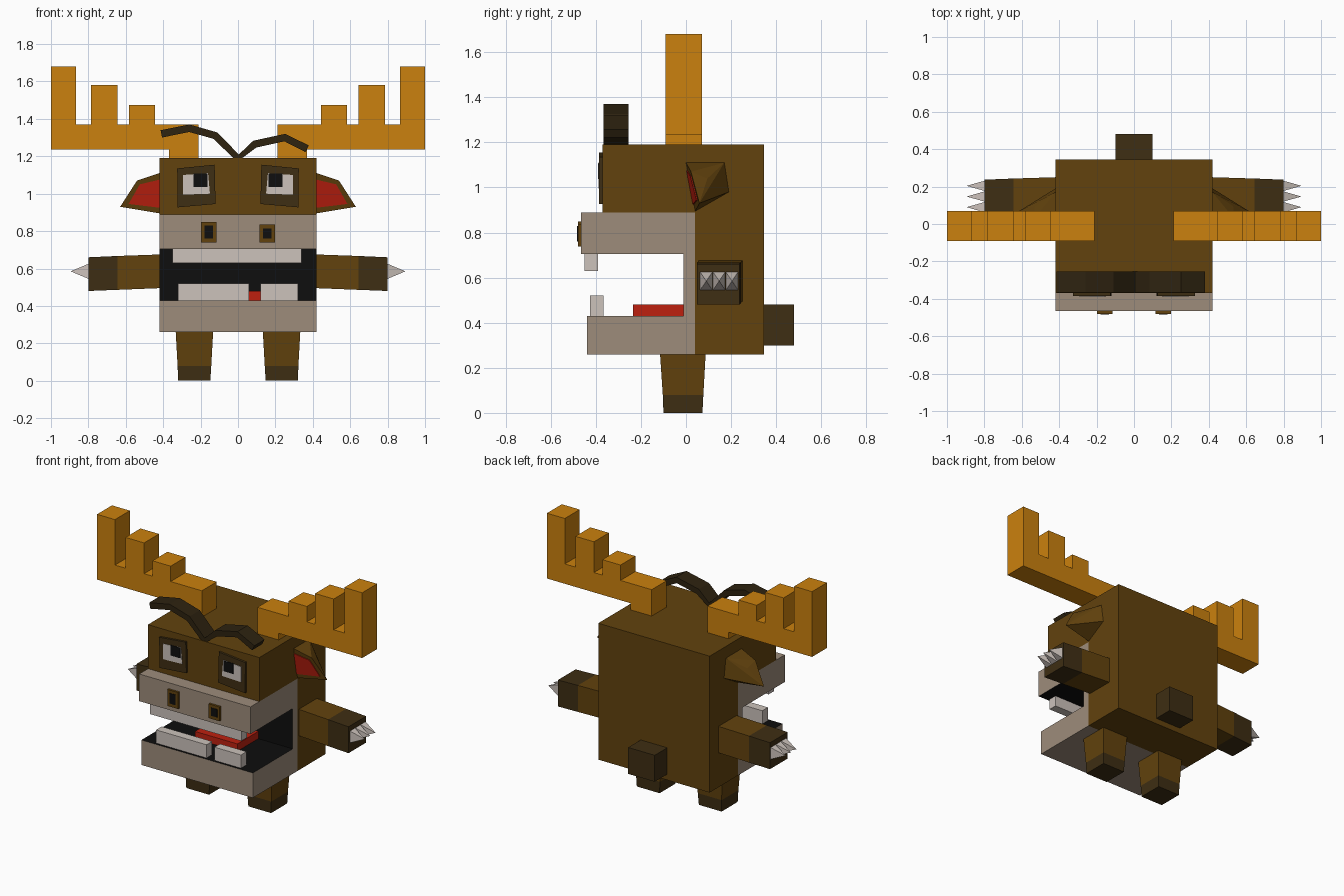
import bpy, bmesh
from mathutils import Vector

if "Cube" in bpy.data.objects:
    bpy.data.objects.remove(bpy.data.objects["Cube"])


def material(name, r, g, b):
    """Flat material from 0-255 display values."""
    m = bpy.data.materials.new(name)
    m.diffuse_color = [((c / 255 + 0.055) / 1.055) ** 2.4 for c in (r, g, b)] + [1]
    m.use_nodes = True
    m.node_tree.nodes["Principled BSDF"].inputs["Base Color"].default_value = m.diffuse_color
    return m


BROWN = material("brown fur", 98, 66, 13)
DARK = material("dark brown", 62, 46, 19)
BROW = material("brow brown", 46, 35, 16)
BEIGE = material("beige muzzle", 157, 140, 123)
ORANGE = material("antler orange", 203, 129, 14)
WHITE = material("tooth white", 204, 194, 187)
BLACK = material("mouth black", 14, 14, 14)
RED = material("red", 190, 32, 15)


def finish(name, bm, *mats, rule=None):
    bmesh.ops.recalc_face_normals(bm, faces=bm.faces)
    if rule:
        for f in bm.faces:
            f.material_index = rule(f.calc_center_median(), f.normal)
    me = bpy.data.meshes.new(name)
    bm.to_mesh(me)
    bm.free()
    for m in mats:
        me.materials.append(m)
    ob = bpy.data.objects.new(name, me)
    bpy.context.collection.objects.link(ob)
    return ob


def loft(name, rings, *mats, rule=None):
    """Skin a list of equal-length point rings and cap both ends."""
    bm = bmesh.new()
    rows = [[bm.verts.new(p) for p in ring] for ring in rings]
    n = len(rows[0])
    for a, b in zip(rows, rows[1:]):
        for i in range(n):
            bm.faces.new((a[i], a[(i + 1) % n], b[(i + 1) % n], b[i]))
    bm.faces.new(rows[0])
    bm.faces.new(rows[-1])
    return finish(name, bm, *mats, rule=rule)


def side_profile(name, pts, x0, x1, *mats, rule=None):
    return loft(name, [[(x, y, z) for y, z in pts] for x in (x0, x1)], *mats, rule=rule)


def front_profile(name, pts, y0, y1, mat):
    return loft(name, [[(x, y, z) for x, z in pts] for y in (y0, y1)], mat)


def box(name, x, y, z, mat):
    return side_profile(name, [(y[0], z[0]), (y[1], z[0]), (y[1], z[1]), (y[0], z[1])],
                        x[0], x[1], mat)


# Body with overhanging forehead
side_profile("body", [(-.37, 1.19), (.345, 1.19), (.345, .26), (.04, .26), (.04, .89), (-.37, .89)],
             -.42, .42, BROWN)

# Muzzle and jaw in one C shape, black inside the mouth
side_profile("muzzle_and_jaw",
             [(-.465, .89), (-.465, .705), (-.01, .705), (-.01, .43),
              (-.44, .43), (-.44, .26), (.04, .26), (.04, .89)],
             -.42, .42, BEIGE, BLACK,
             rule=lambda c, n: int(abs(n.x) < .5 and .42 < c.z < .71 and c.y < .02))

# Teeth, tongue and tail
box("upper_teeth", (-.35, .34), (-.45, -.39), (.63, .705), WHITE)
box("lower_tooth_wide", (-.32, .06), (-.425, -.365), (.43, .52), WHITE)
box("lower_tooth_narrow", (.12, .32), (-.425, -.365), (.43, .52), WHITE)
box("tongue", (-.16, .16), (-.235, -.01), (.43, .48), RED)
box("tail", (-.1, .1), (.345, .48), (.3, .48), DARK)

# Single bent eyebrow
path = [Vector(p) for p in [(-.41, 1.32), (-.26, 1.35), (-.12, 1.31), (0, 1.19),
                            (.09, 1.265), (.25, 1.3), (.37, 1.24)]]
rings = []
for i, p in enumerate(path):
    d = (path[min(i + 1, len(path) - 1)] - path[max(i - 1, 0)]).normalized()
    nx, nz = -d.y * .02, d.x * .02
    rings.append([(p.x + nx, -.365, p.y + nz), (p.x + nx, -.255, p.y + nz),
                  (p.x - nx, -.255, p.y - nz), (p.x - nx, -.365, p.y - nz)])
loft("eyebrow", rings, BROW)

for side, s in (("left", -1), ("right", 1)):
    # Antler with three tines
    antler = [(.21, 1.19), (.37, 1.19), (.37, 1.235), (1, 1.235), (1, 1.68), (.865, 1.68),
              (.865, 1.37), (.785, 1.37), (.785, 1.58), (.645, 1.58), (.645, 1.37),
              (.582, 1.37), (.582, 1.475), (.445, 1.475), (.445, 1.37), (.21, 1.37)]
    front_profile(side + "_antler", [(s * x, z) for x, z in antler], -.09, .07, ORANGE)

    # Eye: socket plate, white and pupil
    socket = [(.125, 1.155), (.325, 1.135), (.323, .927), (.12, .945)]
    white = [(.16, 1.11), (.295, 1.1), (.295, .995), (.15, 1.0)]
    front_profile(side + "_eye_socket", [(s * x, z) for x, z in socket], -.385, -.37, DARK)
    front_profile(side + "_eye_white", [(s * x, z) for x, z in white], -.388, -.385, WHITE)
    box(side + "_pupil", (s * .163, s * .237), (-.391, -.388), (1.037, 1.108), BLACK)

    # Nostril
    zt = .835 if s > 0 else .85
    box(side + "_nostril", (s * .115, s * .197), (-.48, -.465), (.738, zt), BROWN)
    box(side + "_nostril_hole", (s * .135, s * .18), (-.483, -.48), (.76, zt - .02), BLACK)

    # Ear: faceted hull with a red inner plate on its front plane
    def front_y(x, z):
        return .12 * (x - .42) + .19 * (1.11 - z)

    bm = bmesh.new()
    outline = [(.42, 1.11), (.54, 1.07), (.63, .93), (.42, .895)]
    for p in [(x, front_y(x, z), z) for x, z in outline] + \
            [(.42, .17, 1.11), (.42, .19, .98), (.53, .095, 1.04)]:
        bm.verts.new((s * p[0], p[1], p[2]))
    bmesh.ops.convex_hull(bm, input=bm.verts)
    finish(side + "_ear", bm, BROWN)
    inner = [(.42, 1.075), (.525, 1.05), (.585, .945), (.42, .925)]
    loft(side + "_inner_ear", [[(s * x, front_y(x, z) - o, z) for x, z in inner]
                               for o in (.005, -.002)], RED)

    # Arm with dark hand
    arm = []
    for x, y0, y1, z0, z1 in [(.42, .055, .25, .495, .675), (.645, .05, .243, .486, .667),
                              (.8, .048, .237, .48, .66)]:
        arm.append([(s * x, y0, z0), (s * x, y1, z0), (s * x, y1, z1), (s * x, y0, z1)])
    loft(side + "_arm", arm, BROWN, DARK, rule=lambda c, n: int(abs(c.x) > .65))

    # Three pyramid claws
    for k in range(3):
        y = .09 + .057 * k
        bm = bmesh.new()
        for p in [(.8, y - .027, .545), (.8, y + .027, .545), (.8, y + .027, .625),
                  (.8, y - .027, .625), (.895, y, .585)]:
            bm.verts.new((s * p[0], p[1], p[2]))
        bmesh.ops.convex_hull(bm, input=bm.verts)
        finish(f"{side}_claw_{k + 1}", bm, WHITE)

    # Leg tapering to a dark hoof
    leg = []
    for z, x0, x1, y0, y1 in [(.26, .133, .333, -.115, .087), (.08, .143, .323, -.103, .077),
                              (0, .148, .32, -.1, .073)]:
        leg.append([(s * x0, y0, z), (s * x1, y0, z), (s * x1, y1, z), (s * x0, y1, z)])
    loft(side + "_leg", leg, BROWN, DARK, rule=lambda c, n: int(c.z < .08))
